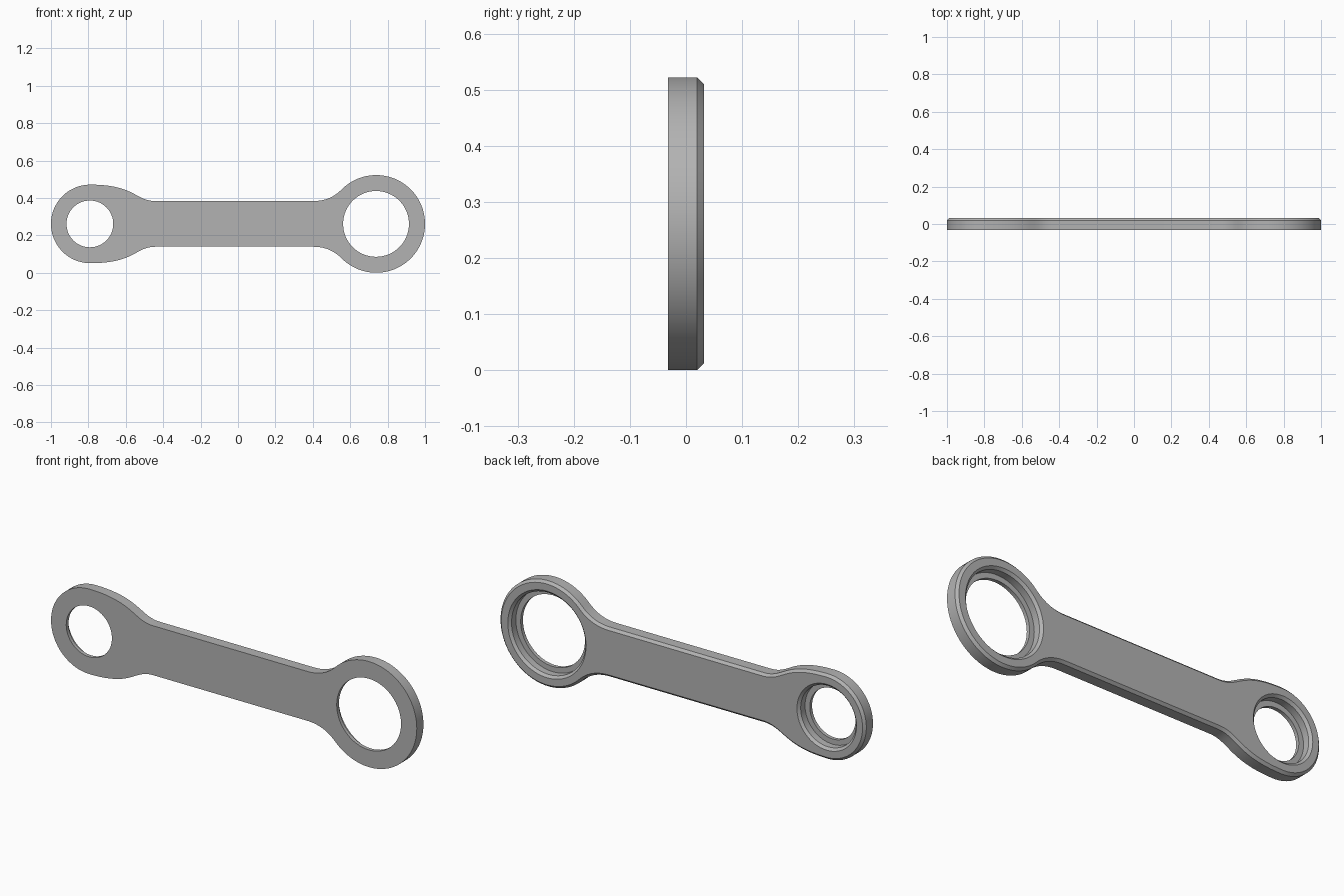
import bpy, bmesh, math
from mathutils import Vector
from mathutils.geometry import interpolate_bezier

if "Cube" in bpy.data.objects:
    bpy.data.objects.remove(bpy.data.objects["Cube"])

MID = 0.261                      # height of the long axis
FRONT, BACK, CHAMFER = -0.032, 0.032, 0.012
LEDGE = -0.014                   # floor of the bearing seats
BIG, SMALL = (0.738, 0.176), (-0.792, 0.125)   # bore centre x, radius
STEP = 0.026                     # seat is this much wider than the bore


def arc(cx, cz, r, a0, a1, n):
    return [Vector((cx + r * math.cos(math.radians(a0 + (a1 - a0) * i / n)),
                    cz + r * math.sin(math.radians(a0 + (a1 - a0) * i / n))))
            for i in range(n + 1)]


def bezier(*pts, n=14):
    return [p.to_2d() for p in interpolate_bezier(*[Vector((x, z, 0)) for x, z in pts], n)]


# Upper half of the outline, from the big end to the small end
SHAFT = 0.122
upper = arc(0.739, 0, 0.261, 0, 135, 36)
upper += bezier(upper[-1], (0.51, 0.14), (0.46, SHAFT), (0.40, SHAFT))[1:]
upper += bezier((-0.44, SHAFT), (-0.55, SHAFT), (-0.55, 0.21), (-0.79, 0.21), n=24)
upper += arc(-0.79, 0, 0.21, 90, 180, 26)[1:]
lower = [Vector((p.x, -p.y)) for p in reversed(upper[1:-1])]
outline = upper + lower


def inset(points, d):
    """Move a counter-clockwise loop inwards by d."""
    out = []
    for i, p in enumerate(points):
        t = (points[(i + 1) % len(points)] - points[i - 1]).normalized()
        out.append(p + Vector((-t.y, t.x)) * d)
    return out


bm = bmesh.new()


def loop(points, y):
    return [bm.verts.new((p.x, y, p.y + MID)) for p in points]


def wall(a, b):
    for i in range(len(a)):
        j = (i + 1) % len(a)
        bm.faces.new((a[i], a[j], b[j], b[i]))


def cap(loops):
    edges = []
    for vs in loops:
        for i, v in enumerate(vs):
            edges.append(bm.edges.get((v, vs[i - 1])))
    bmesh.ops.triangle_fill(bm, edges=edges, use_beauty=True)


# Outer side wall with a chamfer on the back edge
outer = [loop(outline, FRONT), loop(outline, BACK - CHAMFER),
         loop(inset(outline, CHAMFER), BACK)]
for a, b in zip(outer, outer[1:]):
    wall(a, b)
front_loops, back_loops = [outer[0]], [outer[-1]]

# Stepped bores: through hole, ledge, seat wall, chamfered lip
for cx, r in (BIG, SMALL):
    profile = [(r, FRONT), (r, LEDGE), (r + STEP, LEDGE),
               (r + STEP, BACK - CHAMFER), (r + STEP + CHAMFER, BACK)]
    rings = [loop(arc(cx, 0, rad, 0, 360, 64)[:-1], y) for rad, y in profile]
    for a, b in zip(rings, rings[1:]):
        wall(a, b)
    front_loops.append(rings[0])
    back_loops.append(rings[-1])

# Flat front and back faces
cap(front_loops)
cap(back_loops)
bmesh.ops.recalc_face_normals(bm, faces=bm.faces)
mesh = bpy.data.meshes.new("connecting_link")
bm.to_mesh(mesh)
bm.free()
link = bpy.data.objects.new("connecting_link", mesh)
bpy.context.collection.objects.link(link)

# Plain grey metal
grey = bpy.data.materials.new("grey")
grey.use_nodes = True
color = (0.45, 0.45, 0.45, 1)
grey.diffuse_color = color
grey.node_tree.nodes["Principled BSDF"].inputs["Base Color"].default_value = color
mesh.materials.append(grey)

bpy.ops.object.select_all(action="DESELECT")
link.select_set(True)
bpy.context.view_layer.objects.active = link
bpy.ops.object.shade_smooth_by_angle(angle=math.radians(30))
